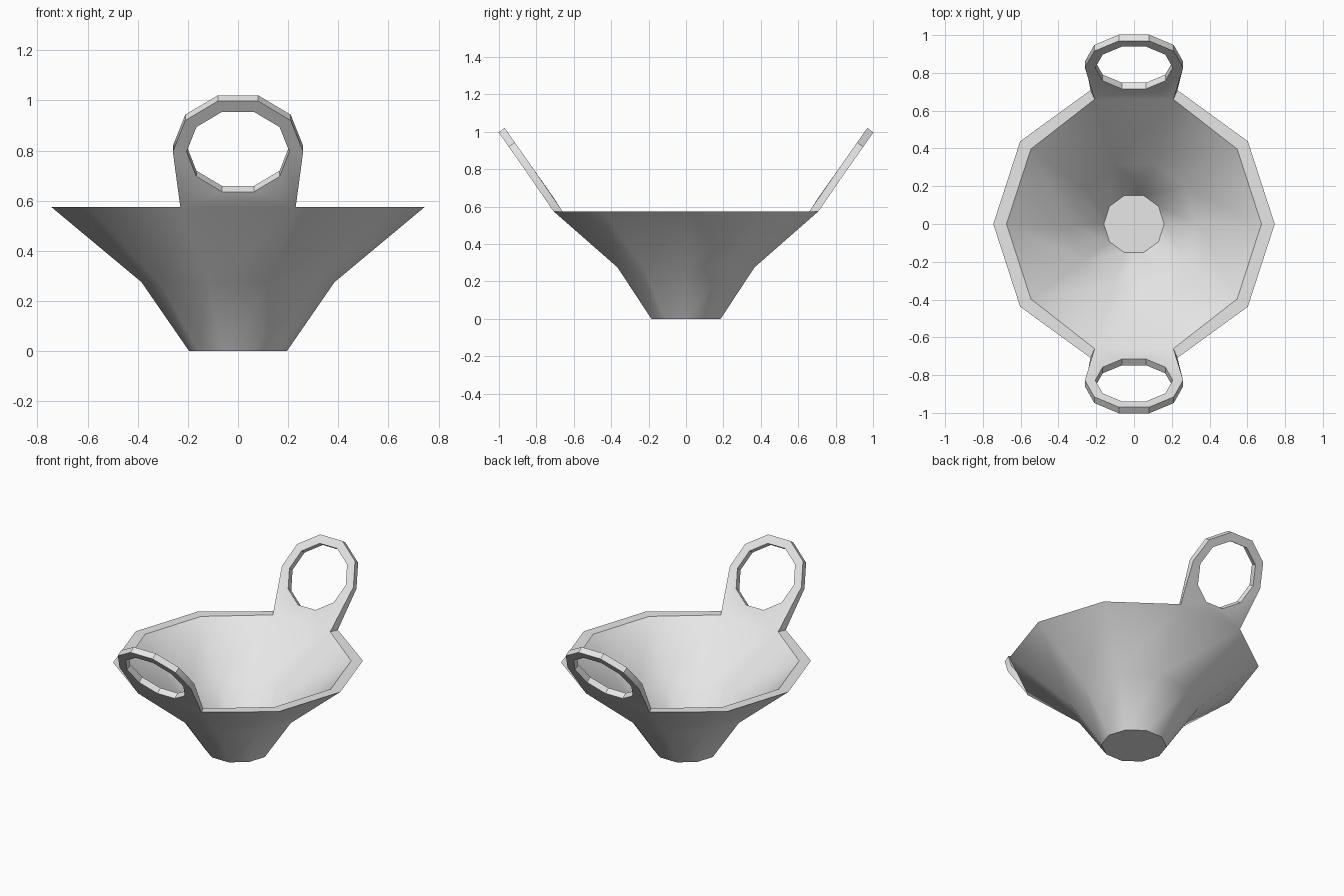
import bpy
import bmesh
from math import cos, sin, pi, radians
from mathutils import Vector

cube = bpy.data.objects.get("Cube")
if cube:
    bpy.data.objects.remove(cube, do_unlink=True)

SIDES = 10
RIM_Z = 0.575
HANDLE_SEGMENTS = (2, 7)      # rim segments that carry a handle

grey = bpy.data.materials.new("light_grey")
grey.use_nodes = True
colour = (0.8, 0.8, 0.8, 1)
grey.diffuse_color = colour
grey.node_tree.nodes["Principled BSDF"].inputs["Base Color"].default_value = colour

bm = bmesh.new()


def polar(radius, k):
    a = 2 * pi * k / SIDES
    return radius * cos(a), radius * sin(a)


def ring(radius, z):
    return [bm.verts.new((*polar(radius, k), z)) for k in range(SIDES)]


def bridge(a, b, skip=()):
    """Join two loops with faces; repeated vertices collapse to triangles."""
    for k in range(len(a)):
        n = (k + 1) % len(a)
        corners = list(dict.fromkeys((a[k], a[n], b[n], b[k])))
        if k not in skip and len(corners) > 2:
            bm.faces.new(corners)


# Bowl: outer wall, rim and inner wall, open at the handle segments
profile = [(0.195, 0), (0.385, 0.275), (0.745, RIM_Z),
           (0.675, RIM_Z), (0.337, 0.295), (0.16, 0.045)]
loops = [ring(r, z) for r, z in profile]
for i in range(len(loops) - 1):
    bridge(loops[i], loops[i + 1], HANDLE_SEGMENTS if i == 2 else ())
bm.faces.new(loops[0])
bm.faces.new(loops[-1])
outer_rim, inner_rim = loops[2], loops[3]


# Handles: tilted plates growing from the rim, each with a ten-sided hole
def handle(side, segment):
    slope = Vector((0, 0.575 * side, 0.818))
    inward = Vector((0, -0.818 * side, 0.575)) * 0.04
    centre = Vector((0, 0.86 * side, 0.795))

    def loop(radius, offset, count):
        points = []
        for k in range(count):
            x, h = polar(radius, k)
            points.append(bm.verts.new(centre + offset + slope * h + Vector((x, 0, 0))))
        return points

    outlines, holes = [], []
    for rim, offset in ((outer_rim, Vector()), (inner_rim, inward)):
        right, left = sorted(rim[segment:segment + 2], key=lambda v: -v.co.x)
        if rim is inner_rim:
            for v in (left, right):
                v.co.y = 0.66 * side
        outlines.append(loop(0.26, offset, 6) + [left, left, right, right])
        holes.append(loop(0.205, offset, SIDES))
    bridge(outlines[0], holes[0])
    bridge(outlines[1], holes[1])
    bridge(holes[0], holes[1])
    # Side walls follow the outline but leave the base joined to the bowl
    bridge(outlines[0], outlines[1], skip=(6, 7, 8))


for side, segment in zip((1, -1), HANDLE_SEGMENTS):
    handle(side, segment)

bmesh.ops.recalc_face_normals(bm, faces=bm.faces)
mesh = bpy.data.meshes.new("bowl_with_handles")
bm.to_mesh(mesh)
bm.free()
mesh.materials.append(grey)

bowl = bpy.data.objects.new("bowl_with_handles", mesh)
bpy.context.collection.objects.link(bowl)
bpy.ops.object.select_all(action='DESELECT')
bowl.select_set(True)
bpy.context.view_layer.objects.active = bowl
bpy.ops.object.shade_smooth_by_angle(angle=radians(32))
